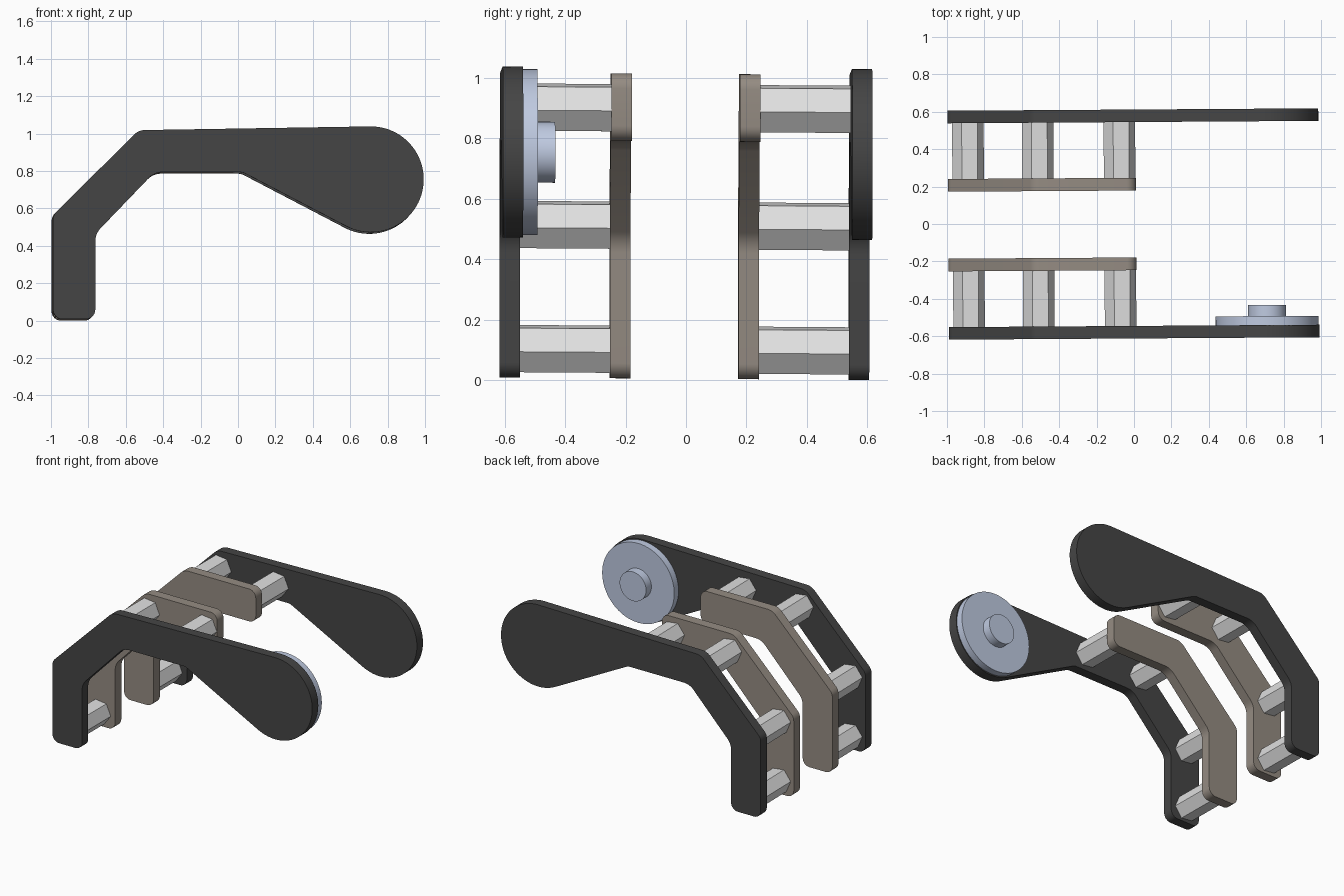
import bpy, bmesh, math
from mathutils import Matrix, Vector

if "Cube" in bpy.data.objects:
    bpy.data.objects.remove(bpy.data.objects["Cube"])


def material(name, rgb):
    m = bpy.data.materials.new(name)
    m.diffuse_color = (*rgb, 1)
    m.use_nodes = True
    m.node_tree.nodes["Principled BSDF"].inputs["Base Color"].default_value = m.diffuse_color
    return m


DARK = material("charcoal", (0.06, 0.06, 0.06))
TAUPE = material("warm_grey", (0.30, 0.262, 0.225))
STEEL = material("light_grey", (0.75, 0.75, 0.75))
BLUE = material("pale_blue", (0.52, 0.59, 0.75))

# The whole assembly sits very slightly skewed
SKEW = Matrix.Rotation(0.0065, 4, 'Z')
SKEW[2][1] = -0.007


def rounded(corners, steps=6):
    """Fillet a list of (x, z, radius) corners into a 2D outline."""
    pts, n = [], len(corners)
    for i, (x, z, r) in enumerate(corners):
        p = Vector((x, z))
        if r == 0:
            pts.append(p)
            continue
        a = (Vector(corners[i - 1][:2]) - p).normalized()
        b = (Vector(corners[(i + 1) % n][:2]) - p).normalized()
        half = a.angle(b) / 2
        c = p + (a + b).normalized() * (r / math.sin(half))
        start = p + a * (r / math.tan(half)) - c
        end = p + b * (r / math.tan(half)) - c
        for k in range(steps + 1):
            d = start.lerp(end, k / steps).normalized() * r
            pts.append(c + d)
    return pts


def extrude(name, outline, y0, y1, mat, smooth=True):
    """Extrude an x-z outline between two y positions."""
    bm = bmesh.new()
    face = bm.faces.new([bm.verts.new((p[0], y0, p[1])) for p in outline])
    out = bmesh.ops.extrude_face_region(bm, geom=[face])
    moved = [v for v in out["geom"] if isinstance(v, bmesh.types.BMVert)]
    bmesh.ops.translate(bm, verts=moved, vec=(0, y1 - y0, 0))
    bmesh.ops.recalc_face_normals(bm, faces=bm.faces)
    bm.transform(SKEW)
    me = bpy.data.meshes.new(name)
    bm.to_mesh(me)
    bm.free()
    me.materials.append(mat)
    ob = bpy.data.objects.new(name, me)
    bpy.context.collection.objects.link(ob)
    if smooth:
        bpy.ops.object.select_all(action='DESELECT')
        ob.select_set(True)
        bpy.context.view_layer.objects.active = ob
        bpy.ops.object.shade_smooth_by_angle(angle=math.radians(30))
    return ob


def ngon(cx, cz, r, n, turn=0.0):
    return [(cx + r * math.cos(turn + math.tau * i / n),
             cz + r * math.sin(turn + math.tau * i / n)) for i in range(n)]


# Shared bent leg profile, then the two different arm ends
CX, CZ, R = 0.706, 0.751, 0.283
leg_inside = [(-0.45, 0.79, 0.10), (-0.767, 0.46, 0.10), (-0.767, 0.004, 0.05)]
leg_outside = [(-0.993, 0.004, 0.05), (-0.993, 0.56, 0.06), (-0.535, 1.014, 0.08)]
paddle = []
for i in range(49):
    t = math.radians(91.2 + (-117.3 - 91.2) * i / 48)
    paddle.append((CX + R * math.cos(t), CZ + R * math.sin(t), 0))
outer_profile = rounded(leg_outside + paddle + [(0.02, 0.79, 0.08)] + leg_inside)
inner_profile = rounded(leg_outside + [(0.012, 1.014, 0.05), (0.012, 0.79, 0.05)] + leg_inside)

standoffs = [(-0.075, 0.90), (-0.512, 0.90), (-0.885, 0.511), (-0.885, 0.10)]

for side, s in (("front", -1), ("back", 1)):
    # Plates
    extrude(side + "_outer_plate", outer_profile, s * 0.545, s * 0.612, DARK)
    extrude(side + "_inner_plate", inner_profile, s * 0.179, s * 0.247, TAUPE)
    # Hexagonal spacers between the plates
    for i, (x, z) in enumerate(standoffs):
        extrude(f"{side}_hex_spacer_{i + 1}", ngon(x, z, 0.085, 6, math.radians(-7)),
                s * 0.247, s * 0.545, STEEL, smooth=False)

# Round hub on the inside of the front paddle
extrude("hub_disc", ngon(0.708, CZ, 0.275, 64), -0.545, -0.497, BLUE)
extrude("hub_boss", ngon(0.708, CZ, 0.101, 48), -0.497, -0.438, BLUE)
